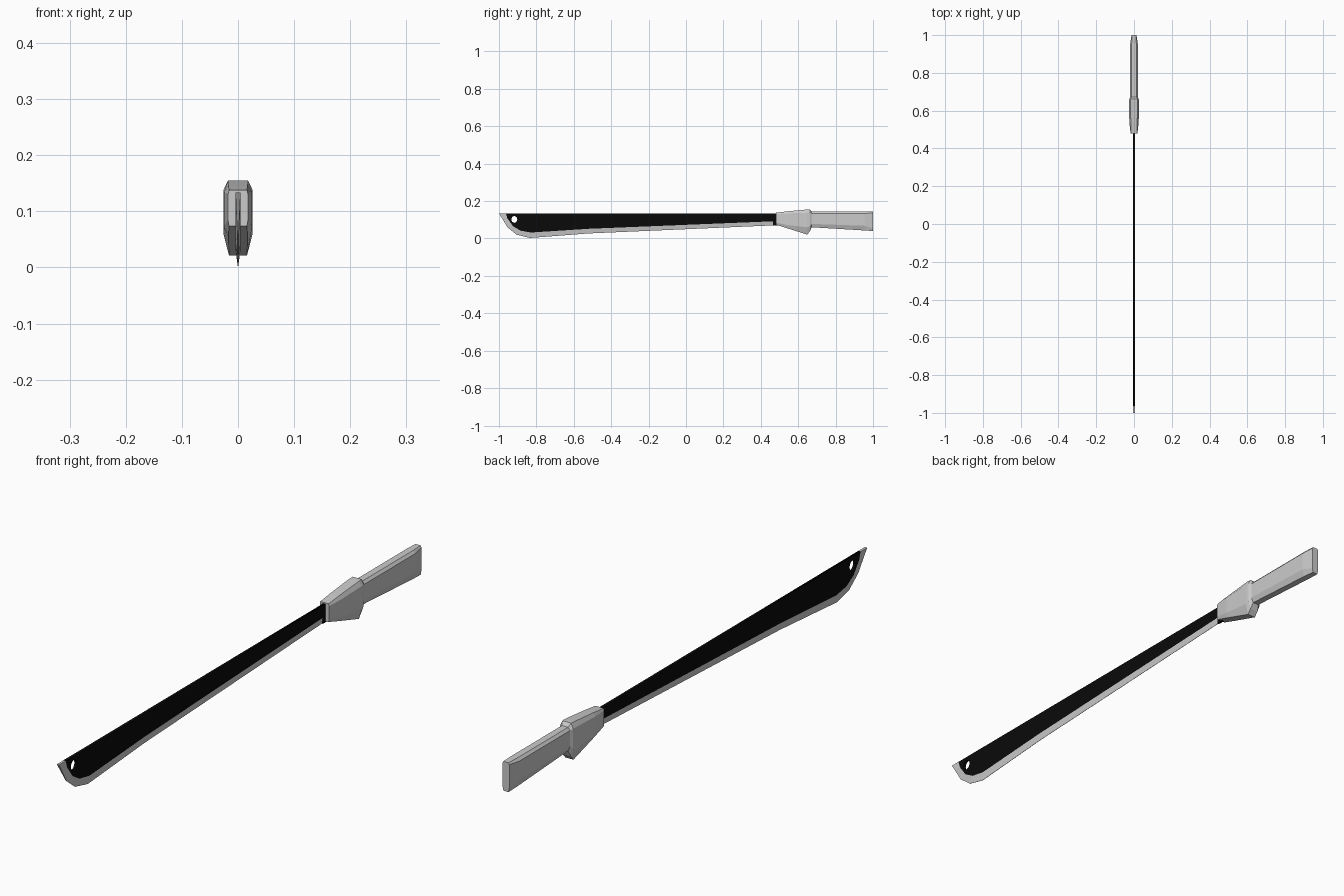
import bpy, bmesh, math

if "Cube" in bpy.data.objects:
    bpy.data.objects.remove(bpy.data.objects["Cube"])


def material(name, value):
    m = bpy.data.materials.new(name)
    m.diffuse_color = (value, value, value, 1)
    m.use_nodes = True
    m.node_tree.nodes["Principled BSDF"].inputs["Base Color"].default_value = m.diffuse_color
    return m


GREY = material("light_grey", 0.6)
BLACK = material("black", 0.003)


def loft(name, rings, mat):
    """Join equal-sized rings of points into a capped solid."""
    bm = bmesh.new()
    loops = [[bm.verts.new(p) for p in ring] for ring in rings]
    n = len(loops[0])
    for a, b in zip(loops, loops[1:]):
        for i in range(n):
            j = (i + 1) % n
            bm.faces.new((a[i], a[j], b[j], b[i]))
    bm.faces.new(loops[0])
    bm.faces.new(loops[-1])
    bmesh.ops.recalc_face_normals(bm, faces=bm.faces)
    me = bpy.data.meshes.new(name)
    bm.to_mesh(me)
    bm.free()
    me.materials.append(mat)
    ob = bpy.data.objects.new(name, me)
    bpy.context.collection.objects.link(ob)
    return ob


T = 0.0045      # half thickness of the blade
SPINE = 0.134

# Cutting edge: outer y, z, half thickness, then inner y, z
edge = [
    (-1.000, SPINE, 0.0045, -0.963, SPINE),
    (-0.985, 0.110, 0.0035, -0.955, 0.108),
    (-0.955, 0.060, 0.0010, -0.925, 0.066),
    (-0.905, 0.020, 0.0006, -0.885, 0.042),
    (-0.835, 0.003, 0.0006, -0.830, 0.032),
    (-0.520, 0.027, 0.0006, -0.520, 0.052),
    (0.465, 0.070, 0.0006, 0.465, 0.092),
]
loft("cutting_edge",
     [[(-t, y, z), (t, y, z), (T, iy, iz), (-T, iy, iz)] for y, z, t, iy, iz in edge],
     GREY)

# Black blade body: flat outline with a round hole, extruded
curve = bpy.data.curves.new("blade_body", 'CURVE')
curve.dimensions = '2D'
curve.fill_mode = 'BOTH'
curve.extrude = T
outline = [(e[3], e[4]) for e in edge] + [(0.465, 0.07), (0.56, 0.07), (0.56, SPINE)]
hole = [(-0.918 + 0.016 * math.cos(a), 0.102 + 0.018 * math.sin(a))
        for a in (2 * math.pi * i / 16 for i in range(16))]
for pts in (outline, hole):
    sp = curve.splines.new('POLY')
    sp.points.add(len(pts) - 1)
    for p, (y, z) in zip(sp.points, pts):
        p.co = (y, z, 0, 1)
    sp.use_cyclic_u = True
curve.materials.append(BLACK)
body = bpy.data.objects.new("blade_body", curve)
body.rotation_euler = (math.pi / 2, 0, math.pi / 2)
bpy.context.collection.objects.link(body)
bpy.context.view_layer.objects.active = body
body.select_set(True)
bpy.ops.object.convert(target='MESH')

# Handle with guard: y, top, upper shoulder, lower shoulder, bottom,
# half width, half width of top, half width of bottom
sections = [
    (0.480, 0.138, 0.130, 0.085, 0.074, 0.018, 0.016, 0.016),
    (0.540, 0.145, 0.134, 0.072, 0.055, 0.025, 0.017, 0.017),
    (0.648, 0.155, 0.138, 0.060, 0.021, 0.026, 0.018, 0.016),
    (0.662, 0.155, 0.138, 0.064, 0.038, 0.025, 0.017, 0.016),
    (0.672, 0.143, 0.134, 0.078, 0.060, 0.020, 0.012, 0.012),
    (0.955, 0.143, 0.134, 0.068, 0.043, 0.020, 0.012, 0.012),
    (1.000, 0.143, 0.137, 0.055, 0.040, 0.013, 0.010, 0.010),
]
rings = []
for y, zt, zu, zl, zb, w, wt, wb in sections:
    half = [(wt, y, zt), (w, y, zu), (w, y, zl), (wb, y, zb)]
    rings.append(half + [(-x, yy, z) for x, yy, z in reversed(half)])
loft("handle", rings, GREY)
